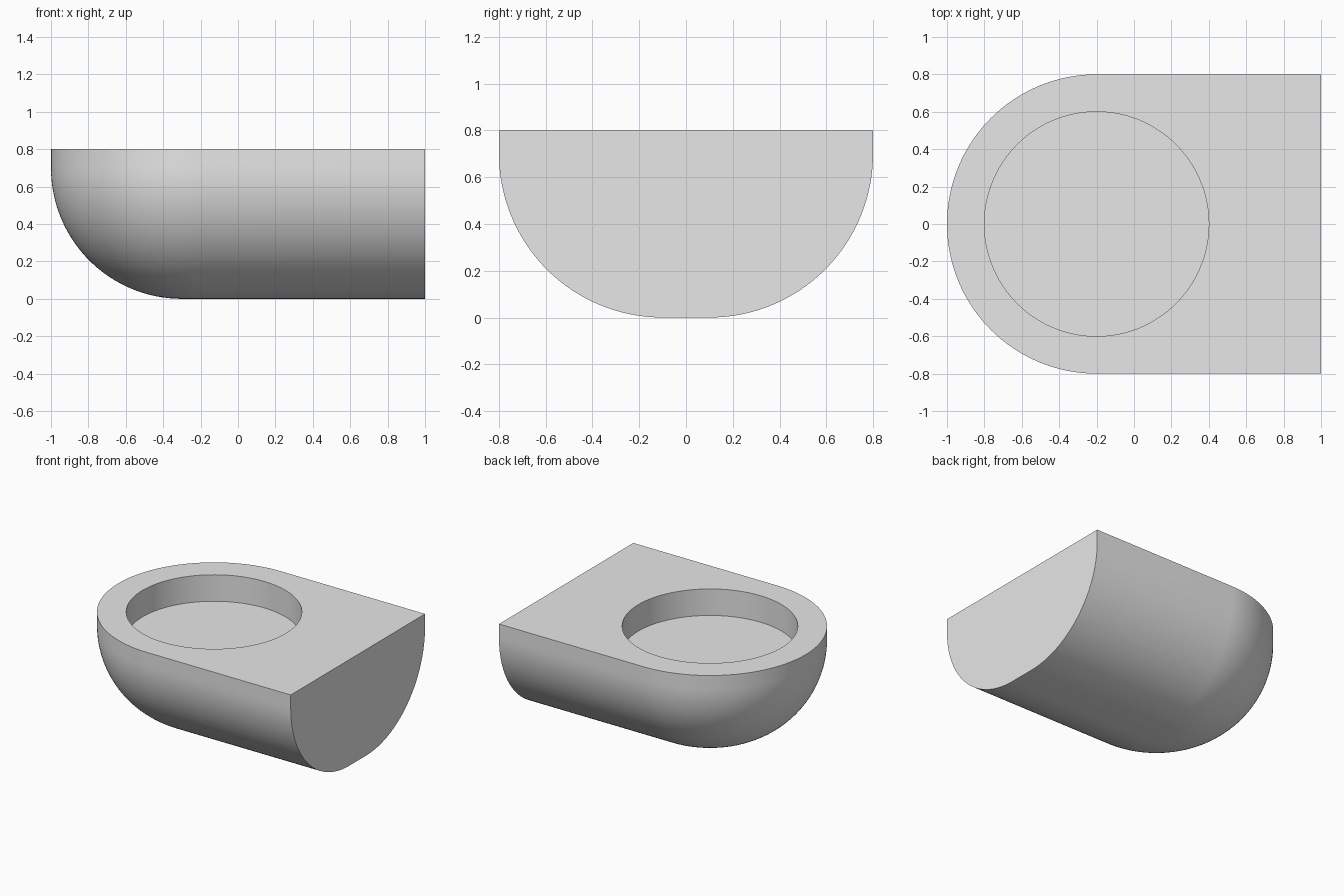
import bpy
import bmesh
from math import pi, sin, cos, radians

cube = bpy.data.objects.get("Cube")
if cube:
    bpy.data.objects.remove(cube, do_unlink=True)

HEIGHT, HALF_WIDTH, FILLET = 0.8, 0.8, 0.7
CENTRE_X, END_X = -0.2, 1.0
POCKET_RADIUS, POCKET_DEPTH = 0.6, 0.2
ARC_STEPS, FILLET_STEPS = 96, 40

grey = bpy.data.materials.new("light grey")
grey.use_nodes = True
grey.diffuse_color = (0.8, 0.8, 0.8, 1)
grey.node_tree.nodes["Principled BSDF"].inputs["Base Color"].default_value = (0.8, 0.8, 0.8, 1)


def outline(radius):
    """Plan outline: two straight sides joined by a half circle."""
    arc = [(CENTRE_X - radius * sin(a), -radius * cos(a))
           for a in (pi * i / ARC_STEPS for i in range(ARC_STEPS + 1))]
    return [(END_X, -radius)] + arc + [(END_X, radius)]


# Side profile as (radius, height): rounded lower edge, short upright rim
profile = [(HALF_WIDTH - FILLET + FILLET * sin(a), FILLET - FILLET * cos(a))
           for a in (pi / 2 * i / FILLET_STEPS for i in range(FILLET_STEPS + 1))]
profile.append((HALF_WIDTH, HEIGHT))

# Body lofted through the outlines, with flat bottom, top and end
bm = bmesh.new()
rings = [[bm.verts.new((x, y, z)) for x, y in outline(r)] for r, z in profile]
for low, high in zip(rings, rings[1:]):
    for i in range(len(low) - 1):
        bm.faces.new((low[i], low[i + 1], high[i + 1], high[i]))
bm.faces.new(rings[0])
bm.faces.new(rings[-1])
bm.faces.new([ring[0] for ring in rings] + [ring[-1] for ring in reversed(rings)])
bmesh.ops.recalc_face_normals(bm, faces=bm.faces)
mesh = bpy.data.meshes.new("rounded_body")
bm.to_mesh(mesh)
bm.free()
body = bpy.data.objects.new("rounded_body", mesh)
bpy.context.collection.objects.link(body)
mesh.materials.append(grey)

# Round pocket sunk into the top
bpy.ops.mesh.primitive_cylinder_add(vertices=128, radius=POCKET_RADIUS, depth=2 * POCKET_DEPTH,
                                    location=(CENTRE_X, 0, HEIGHT))
cutter = bpy.context.object
cutter.name = "pocket_cutter"
cutter.hide_render = True
cutter.data.materials.append(grey)

bpy.ops.object.select_all(action="DESELECT")
body.select_set(True)
bpy.context.view_layer.objects.active = body
pocket = body.modifiers.new("pocket", "BOOLEAN")
pocket.operation = "DIFFERENCE"
pocket.solver = "EXACT"
pocket.object = cutter
bpy.ops.object.modifier_apply(modifier=pocket.name)
bpy.data.objects.remove(cutter, do_unlink=True)

bpy.ops.object.shade_smooth_by_angle(angle=radians(30))
